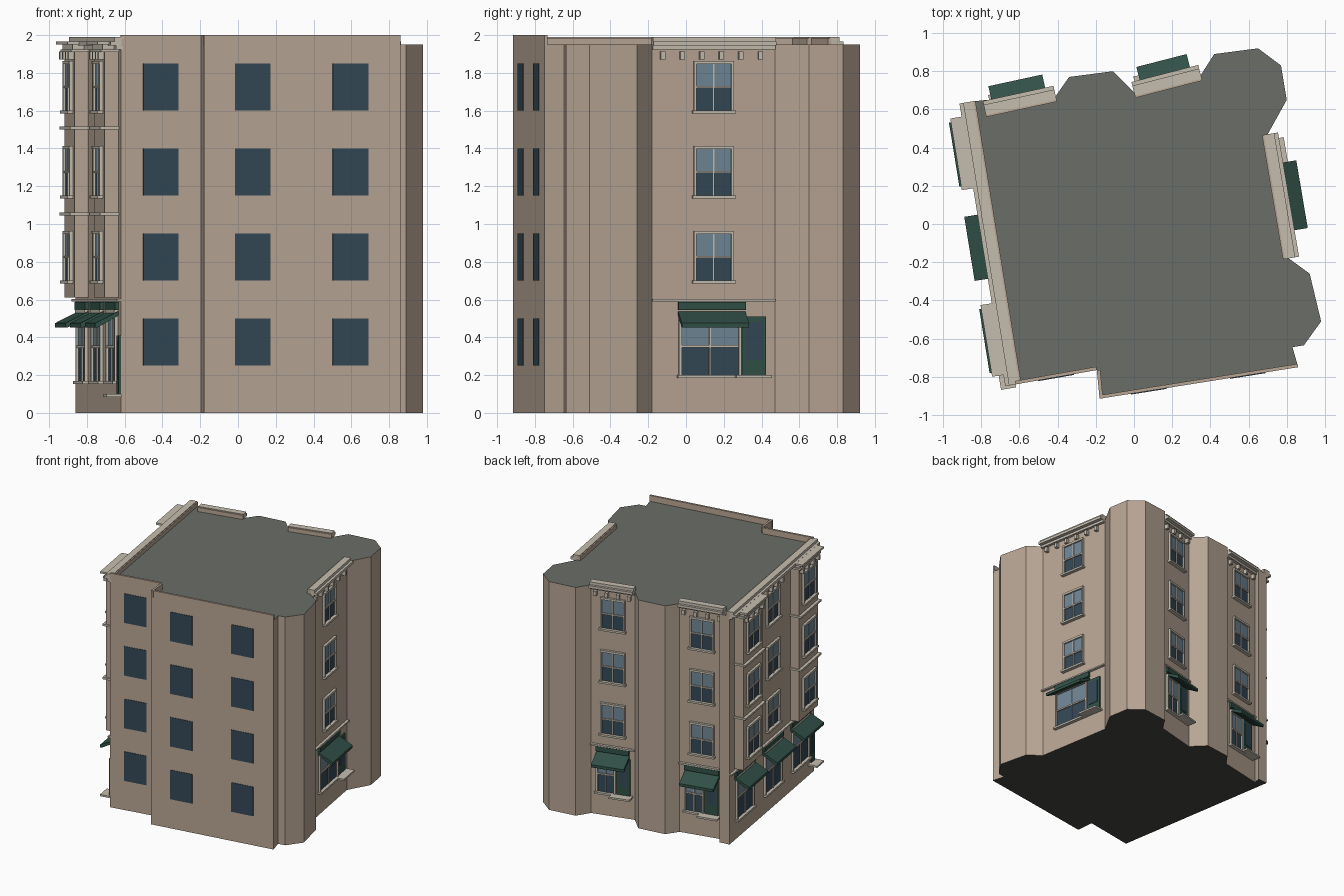
import bpy, bmesh
from mathutils import Vector

if "Cube" in bpy.data.objects:
    bpy.data.objects.remove(bpy.data.objects["Cube"])

def material(name, r, g, b):
    m = bpy.data.materials.new(name)
    m.diffuse_color = (r, g, b, 1)
    m.use_nodes = True
    m.node_tree.nodes["Principled BSDF"].inputs["Base Color"].default_value = m.diffuse_color
    return m

WALL = material("stucco", 0.48, 0.38, 0.30)
ROOF = material("roofing", 0.145, 0.155, 0.138)
DARK = material("underside", 0.06, 0.06, 0.055)
TRIM = material("stone_trim", 0.56, 0.51, 0.43)
GLASS = material("glass", 0.034, 0.065, 0.093)
SKY = material("upper_glass", 0.16, 0.24, 0.30)
GREEN = material("green_paint", 0.03, 0.08, 0.062)

parts = {}  # part name -> (bmesh, material)

def prism(name, mat, lower, upper):
    """Closed solid between two matching loops of points."""
    bm = parts.setdefault(name, (bmesh.new(), mat))[0]
    lo = [bm.verts.new(p) for p in lower]
    hi = [bm.verts.new(p) for p in upper]
    bm.faces.new(lo[::-1])
    bm.faces.new(hi)
    n = len(lo)
    for i in range(n):
        bm.faces.new((lo[i], lo[(i + 1) % n], hi[(i + 1) % n], hi[i]))

class Facade:
    """Wall from a to b; s runs along it, d points outwards."""
    def __init__(self, tag, a, b):
        self.tag, self.a = tag, Vector((*a, 0))
        t = Vector((*b, 0)) - self.a
        self.length = t.length
        self.t = t.normalized()
        self.n = Vector((self.t.y, -self.t.x, 0))

    def pt(self, s, d, z):
        return self.a + self.t * s + self.n * d + Vector((0, 0, z))

    def extrude(self, name, mat, s0, s1, profile):
        prism(self.tag + "_" + name, mat, [self.pt(s0, d, z) for d, z in profile],
              [self.pt(s1, d, z) for d, z in profile])

    def box(self, name, mat, s0, s1, d0, d1, z0, z1):
        self.extrude(name, mat, s0, s1, [(d0, z0), (d1, z0), (d1, z1), (d0, z1)])

    def window(self, c, w, z0, z1, d=0.0):
        s0, s1, zm, f = c - w / 2, c + w / 2, (z0 + z1) / 2, 0.014
        self.box("lower_glass", GLASS, s0, s1, d - .01, d + .004, z0, zm)
        self.box("upper_glass", SKY, s0, s1, d - .01, d + .006, zm, z1)
        for s in (s0 - f / 2, s1 - f / 2):
            self.box("window_frames", TRIM, s, s + f, d, d + .018, z0, z1)
        self.box("window_frames", TRIM, s0 - f / 2, s1 + f / 2, d, d + .02, z1 - .004, z1 + f)
        self.box("window_sills", TRIM, s0 - .015, s1 + .015, d, d + .03, z0 - .016, z0)
        self.box("window_bars", TRIM, c - .004, c + .004, d, d + .012, z0, z1)
        self.box("window_bars", TRIM, s0, s1, d, d + .014, zm - .006, zm + .006)

    def awning(self, s0, s1):
        self.box("fascia", GREEN, s0, s1, 0, .02, .545, .588)
        self.extrude("awnings", GREEN, s0, s1,
                     [(0, .515), (.112, .452), (.125, .452), (.125, .475), (0, .538)])

    def door(self, s0, s1, z0, z1):
        self.box("door", GREEN, s0, s1, 0, .012, z0, z1)
        self.box("door_glass", GLASS, s0 + .02, s1 - .02, 0, .016, z0 + .08, z1 - .03)
        self.box("door_step", TRIM, s0 - .04, s1 + .02, 0, .08, z0 - .015, z0)

    def cornice(self):
        L = self.length
        self.box("parapet", WALL, 0, L, -.03, 0, 1.94, 1.985)
        self.box("parapet_cap", TRIM, 0, L, -.02, .035, 1.965, 1.99)
        self.box("cornice", TRIM, 0, L, -.01, .055, 1.945, 1.967)
        self.box("cornice_bed", TRIM, 0, L, -.01, .025, 1.925, 1.945)
        self.box("storefront_band", TRIM, 0, L, 0, .022, .59, .602)

    def brackets(self, s0, s1, n, d=0.0):
        for i in range(n):
            s = s0 + (s1 - s0) * i / (n - 1)
            self.box("brackets", TRIM, s - .012, s + .012, d, d + .03, 1.872, 1.912)

FLOORS = (0.70, 1.15, 1.60)

# Main body: one footprint with corner bays
foot = [(-.62, -.84), (-.195, -.765), (-.18, -.915), (.86, -.75), (.83, -.645), (.89, -.635),
        (.98, -.51), (.92, -.26), (.81, -.18), (.70, .47), (.80, .65), (.77, .83), (.65, .92),
        (.42, .89), (.35, .78), (0, .69), (-.11, .80), (-.34, .77), (-.41, .67), (-.78, .59),
        (-.77, .65), (-.86, .64)]
prism("building_body", WALL, [(x, y, 0) for x, y in foot], [(x, y, 1.95) for x, y in foot])

# Front: plain wall with flat panes and a thin parapet
for tag, a, b, cols in (("front_left", foot[0], foot[1], [(.12, .31)]),
                        ("front_main", foot[2], foot[3], [(.165, .355), (.69, .88)])):
    f = Facade(tag, a, b)
    f.box("parapet", WALL, 0, f.length, -.018, 0, 1.94, 2.0)
    for s0, s1 in cols:
        for z in (.25, *FLOORS):
            f.box("panes", GLASS, s0, s1, -.01, .004, z, z + .25)
step = Facade("front_step", foot[1], foot[2])
step.box("parapet", WALL, 0, step.length, -.018, 0, 1.94, 2.0)

# Right facade
r = Facade("right", foot[8], foot[9])
r.cornice()
r.brackets(.055, .58, 6)
for z in FLOORS:
    r.window(.33, .20, z, z + .25)
r.window(.31, .32, .20, .505)
r.awning(.14, .50)
r.door(.48, .61, .20, .51)

# Two back facades between the bays
for tag, a, b in (("back_right", foot[14], foot[15]), ("back_left", foot[18], foot[19])):
    f = Facade(tag, a, b)
    f.cornice()
    f.brackets(.04, f.length - .04, 4)
    for z in FLOORS:
        f.window(f.length / 2, .19, z, z + .25)
    f.window(.125, .15, .20, .505)
    f.awning(.045, f.length - .045)
    f.door(.215, .325, .20, .51)

# Left facade: three shopfronts, two projecting upper bays
l = Facade("left", foot[21], foot[0])
l.cornice()
for s0, s1 in ((.09, .43), (.59, .93), (1.08, 1.42)):
    c = (s0 + s1) / 2
    l.awning(s0, s1)
    l.window(c, .29, .17, .53)
    projecting = c < .5 or c > 1
    d = .075 if projecting else 0
    for z in FLOORS:
        l.window(c, .21, z, z + .25, d)
    if projecting:
        l.box("bays", WALL, s0, s1, -.02, d, .61, 1.93)
        for z in (1.045, 1.5):
            l.box("bay_ledges", TRIM, s0 - .01, s1 + .01, 0, d + .025, z, z + .016)
        l.box("bay_cornices", TRIM, s0 - .01, s1 + .01, 0, d + .02, 1.91, 1.925)
        l.box("bay_cornices", TRIM, s0 - .02, s1 + .02, 0, d + .04, 1.95, 1.966)
        l.box("bay_cornices", WALL, s0, s1, 0, d + .01, 1.925, 1.95)
        l.brackets(s0 + .03, s1 - .03, 4, d)
    else:
        l.brackets(s0 + .03, s1 - .03, 4)
l.door(1.435, 1.495, .10, .41)

# Turn every collected part into an object
for name, (bm, mat) in parts.items():
    bmesh.ops.recalc_face_normals(bm, faces=bm.faces)
    mesh = bpy.data.meshes.new(name)
    mesh.materials.append(mat)
    if name == "building_body":
        mesh.materials.append(ROOF)
        mesh.materials.append(DARK)
        for face in bm.faces:
            face.material_index = 1 if face.normal.z > .5 else 2 if face.normal.z < -.5 else 0
    bm.to_mesh(mesh)
    bm.free()
    bpy.context.collection.objects.link(bpy.data.objects.new(name, mesh))
